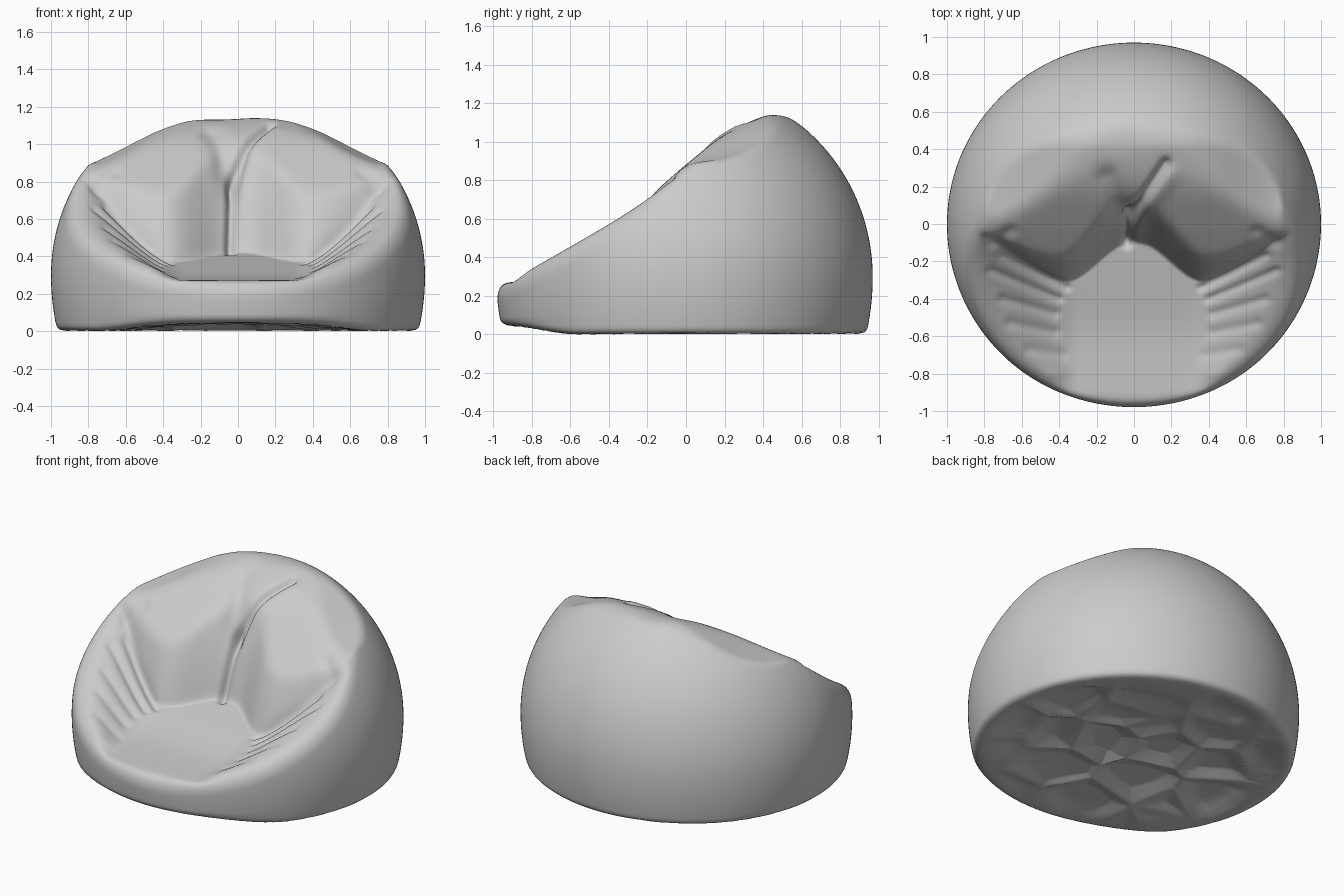
import bpy, bmesh, math
from mathutils import Vector, noise

if "Cube" in bpy.data.objects:
    bpy.data.objects.remove(bpy.data.objects["Cube"])

N = 118                                 # cells per side of the quad sphere
ORIGIN = Vector((0, -0.1, 0.15))


def curve(pts, x):
    """Smooth (Hermite) curve through a few points."""
    if x <= pts[0][0]:
        return pts[0][1]
    if x >= pts[-1][0]:
        return pts[-1][1]
    i = 0
    while x > pts[i + 1][0]:
        i += 1

    def slope(j):
        a, b = pts[max(j - 1, 0)], pts[min(j + 1, len(pts) - 1)]
        return (b[1] - a[1]) / (b[0] - a[0])
    (x0, y0), (x1, y1) = pts[i], pts[i + 1]
    h = x1 - x0
    t = (x - x0) / h
    s = t * t * (3 - 2 * t)
    return (y0 + (y1 - y0) * s + h * slope(i) * t * (1 - t) ** 2
            - h * slope(i + 1) * t * t * (1 - t))


def smooth(t):
    t = min(max(t, 0), 1)
    return t * t * (3 - 2 * t)


def smax(a, b, k):
    h = max(k - abs(a - b), 0) / k
    return max(a, b) + h * h * k * 0.25


# Side outline of the rim, seat floor, foot of the backrest, and plan of the rim
RIM = [(-.97, .27), (-.8, .355), (-.4, .585), (-.2, .72), (0, .89), (.2, 1.045), (.42, 1.155)]
FLOOR = [(-.97, .27), (-.6, .30), (-.3, .37), (-.1, .42)]
FOOT = [(0, -.09), (.1, -.12), (.3, -.28), (.4, -.3), (.55, -.23), (.7, -.12), (.85, -.04)]
RIM_PLAN = [(0, .43), (.2, .39), (.4, .22), (.6, .07), (.78, -.01), (.88, .02)]

# Fabric folds: x0, y0, x1, y1, depth, width
FOLDS = [(-.04, -.10, -.03, .02, .04, .025), (-.03, .02, .17, .32, .04, .025),
         (-.06, .06, -.14, .24, .025, .06), (.08, .12, .2, .26, -.01, .05)]
for s in (-1, 1):
    FOLDS += [(s * .36, -.34, s * .70, -.17, .015, .022),
              (s * .40, -.40, s * .76, -.25, .014, .022),
              (s * .42, -.48, s * .70, -.40, .011, .025),
              (s * .42, -.58, s * .66, -.53, .009, .028),
              (s * .38, -.70, s * .56, -.67, .007, .03),
              (s * .66, -.04, s * .76, -.10, .012, .03)]


def fold_depth(x, y):
    d = 0
    for x0, y0, x1, y1, depth, w in FOLDS:
        dx, dy = x1 - x0, y1 - y0
        t = ((x - x0) * dx + (y - y0) * dy) / (dx * dx + dy * dy)
        c = min(max(t, 0), 1)
        q = ((x - x0 - c * dx) ** 2 + (y - y0 - c * dy) ** 2) / (w * w)
        d += depth * math.exp(-min(q, 50))
    return d


def bowl(a, y):
    """Seat floor rising to the arms."""
    floor = curve(FLOOR, y)
    wall = math.sqrt(max(.92 - y * y, .02)) * .95
    rise = smooth((a - .3) / max(wall - .3, .2))
    return floor + max(curve(RIM, y) - floor, 0) * rise


def top(x, y):
    """Seat, arms and two-lobed backrest."""
    a = abs(x)
    foot = curve(FOOT, a)
    if y < foot:
        return bowl(a, y)
    back = max(curve(RIM_PLAN, a), foot + .08)
    low, high = bowl(a, foot), curve(RIM, back) - .02 * smooth(1 - abs(x + .08) / .2)
    t = (y - foot) / (back - foot)
    if t < 1:
        z = low + (high - low) * (1 - (1 - t) ** 2.6)
    else:
        z = high + .14 * (y - back)
    return -smax(-z, -curve(RIM, y) - .005, .05)


def underside(x, y, r):
    """Slightly hollow base with creased patches."""
    lift = .045 * smooth((-y - .55) / .4)
    inner = min(max(1 - (r / .93) ** 2, 0), 1)
    d = noise.voronoi(Vector((x * 2.6, y * 2.6, .4)))[0]
    return lift + inner * .06 + min(inner * 3, 1) * .035 * min((d[1] - d[0]) * 2.5, 1)


def body(p):
    """Round bag cut by the slanted rim: negative inside, positive outside."""
    x, y, z = p
    r = math.hypot(x, y / (.97 if y > 0 else .985))
    if z > .3:
        radius = math.sqrt(max(1 - (z - .3) ** 2, 0))
    else:
        radius = 1 - .035 * ((.3 - z) / .3) ** 2
    f = r - radius
    if f > .15:
        return f
    if z > .15:
        return smax(f, (z - curve(RIM, y) - .14 * max(y - .42, 0)) * .8, .08)
    return smax(f, -z, .04)


# Bean bag: a quad sphere pushed out to the cut round shape
bm = bmesh.new()
bmesh.ops.create_cube(bm, size=2)
bmesh.ops.subdivide_edges(bm, edges=bm.edges[:], cuts=N - 1, use_grid_fill=True)
for v in bm.verts:
    d = Vector([math.tan(c * math.pi / 4) for c in v.co]).normalized()
    lo, hi = 0.0, 1.7
    for _ in range(14):
        mid = (lo + hi) / 2
        if body(ORIGIN + d * mid) < 0:
            lo = mid
        else:
            hi = mid
    v.co = ORIGIN + d * lo

# Sink the seat and backrest into the top
for v in bm.verts:
    x, y, z = v.co
    if z > .2:
        v.co.z = -smax(-z, -top(x, y), .03)
for _ in range(3):
    bmesh.ops.smooth_vert(bm, verts=bm.verts[:], factor=.4,
                          use_axis_x=True, use_axis_y=True, use_axis_z=True)
bmesh.ops.recalc_face_normals(bm, faces=bm.faces[:])
bm.normal_update()

# Press in the folds, and crease the underside
for v in bm.verts:
    x, y, z = v.co
    if z > .2 and y < .5:
        v.co -= v.normal * fold_depth(x, y)
    elif z < .1:
        v.co.z += underside(x, y, math.hypot(x, y / .97)) * smooth(1 - z / .1)
low = min(v.co.z for v in bm.verts)
for v in bm.verts:
    v.co.z -= low
for f in bm.faces:
    f.smooth = True

mesh = bpy.data.meshes.new("bean_bag")
bm.to_mesh(mesh)
bm.free()
fabric = bpy.data.materials.new("light_grey_fabric")
fabric.diffuse_color = (.6, .6, .6, 1)
fabric.use_nodes = True
fabric.node_tree.nodes["Principled BSDF"].inputs["Base Color"].default_value = fabric.diffuse_color
mesh.materials.append(fabric)
bag = bpy.data.objects.new("bean_bag", mesh)
bpy.context.collection.objects.link(bag)
